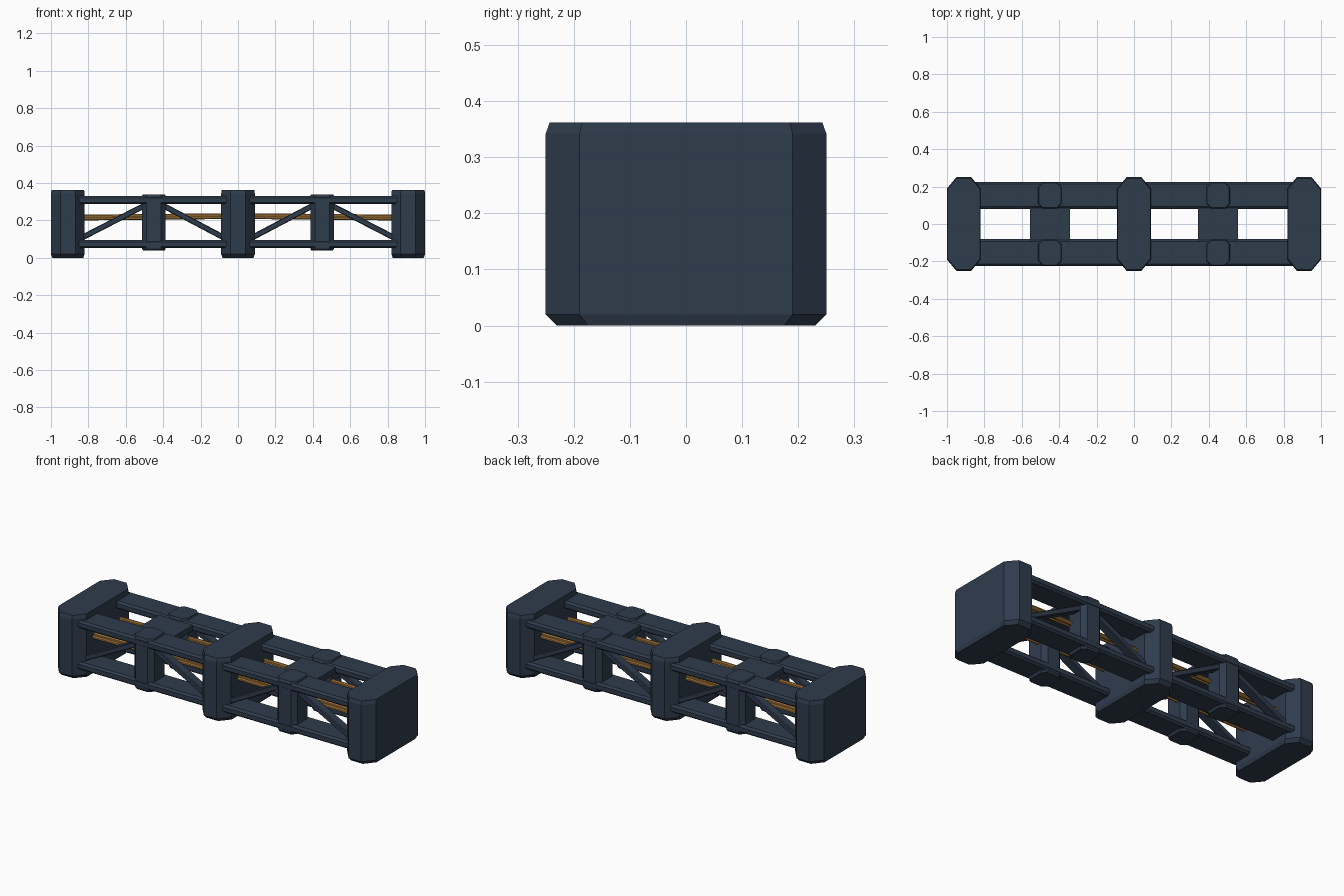
import bpy
import bmesh
from mathutils import Vector

default = bpy.data.objects.get("Cube")
if default:
    bpy.data.objects.remove(default, do_unlink=True)


def material(name, rgb):
    m = bpy.data.materials.new(name)
    m.use_nodes = True
    m.diffuse_color = (*rgb, 1)
    m.node_tree.nodes["Principled BSDF"].inputs["Base Color"].default_value = (*rgb, 1)
    return m


STEEL = material("dark blue steel", (0.028, 0.045, 0.073))
COPPER = material("copper brown", (0.42, 0.21, 0.05))


def octagon(hx, hy, cx, cy):
    """Rectangle outline with its four corners cut off."""
    return [(hx, cy - hy), (hx, hy - cy), (hx - cx, hy), (cx - hx, hy),
            (-hx, hy - cy), (-hx, cy - hy), (cx - hx, -hy), (hx - cx, -hy)]


def loft(name, outline, levels, place, mat):
    """Stack scaled copies of an outline; place maps (u, v, w) to the world."""
    bm = bmesh.new()
    rings = [[bm.verts.new(place(u * s, v * s, w)) for u, v in outline]
             for w, s in levels]
    n = len(outline)
    for a, b in zip(rings, rings[1:]):
        for i in range(n):
            j = (i + 1) % n
            bm.faces.new((a[i], a[j], b[j], b[i]))
    bm.faces.new(rings[0])
    bm.faces.new(rings[-1])
    bmesh.ops.recalc_face_normals(bm, faces=bm.faces)
    mesh = bpy.data.meshes.new(name)
    bm.to_mesh(mesh)
    bm.free()
    mesh.materials.append(mat)
    obj = bpy.data.objects.new(name, mesh)
    bpy.context.collection.objects.link(obj)
    return obj


def upright(name, x, y, outline, levels):
    return loft(name, outline, levels, lambda u, v, w: (x + u, y + v, w), STEEL)


def bar(name, start, end, outline, mat):
    """Straight bar in the XZ plane; outline is depth (y) by thickness."""
    a, b = Vector(start), Vector(end)
    d = (b - a).normalized()
    up = Vector((-d.z, 0, d.x))
    side = Vector((0, 1, 0))
    return loft(name, outline, [(0, 1), ((b - a).length, 1)],
                lambda u, v, w: a + d * w + side * u + up * v, mat)


# Chunky end and centre blocks
block = octagon(0.09, 0.25, 0.05, 0.06)
for name, x in (("left_end_block", 0.91), ("centre_block", 0), ("right_end_block", -0.91)):
    upright(name, x, 0, block, [(0, 0.92), (0.02, 1), (0.342, 1), (0.362, 0.972)])

rail = octagon(0.072, 0.022, 0.012, 0.01)
post = octagon(0.063, 0.07, 0.025, 0.025)
brace = octagon(0.025, 0.015, 0.004, 0.004)
strand = octagon(0.009, 0.009, 0.005, 0.005)

for sx, xs in ((1, "left"), (-1, "right")):
    mid = sx * 0.45
    # Cross plate joining the two posts of a bay
    bar(xs + "_cross_plate", (mid - 0.107, 0, 0.308), (mid + 0.107, 0, 0.308),
        octagon(0.1, 0.016, 0.003, 0.003), STEEL)
    for sy, ys in ((1, "back"), (-1, "front")):
        tag = f"{xs}_{ys}_"
        y = sy * 0.153
        # Long rails
        for z, zs in ((0.309, "top"), (0.074, "bottom")):
            bar(tag + zs + "_rail", (sx * 0.06, y, z), (sx * 0.855, y, z), rail, STEEL)
        # Post with chamfered caps
        upright(tag + "post", mid, y, post,
                [(0.038, 0.9), (0.048, 1), (0.33, 1), (0.34, 0.94)])
        # Diagonal braces rising to the post
        for foot, fs in ((0.06, "inner"), (0.85, "outer")):
            head = mid + (0.03 if foot > 0.45 else -0.03) * sx
            bar(tag + fs + "_brace", (sx * foot, y + sy * 0.015, 0.1),
                (head, y + sy * 0.015, 0.29), brace, STEEL)
        # Bundle of cable strands, dipping slightly toward the end
        for i, (dy, dz) in enumerate(((-0.01, 0), (0.01, 0), (0, 0.013))):
            yy, z = sy * 0.115 + dy, 0.213 + dz
            bar(f"{tag}inner_cable_{i}", (0, yy, z + 0.004), (mid, yy, z), strand, COPPER)
            bar(f"{tag}outer_cable_{i}", (mid, yy, z), (sx * 0.85, yy, z - 0.004),
                strand, COPPER)
